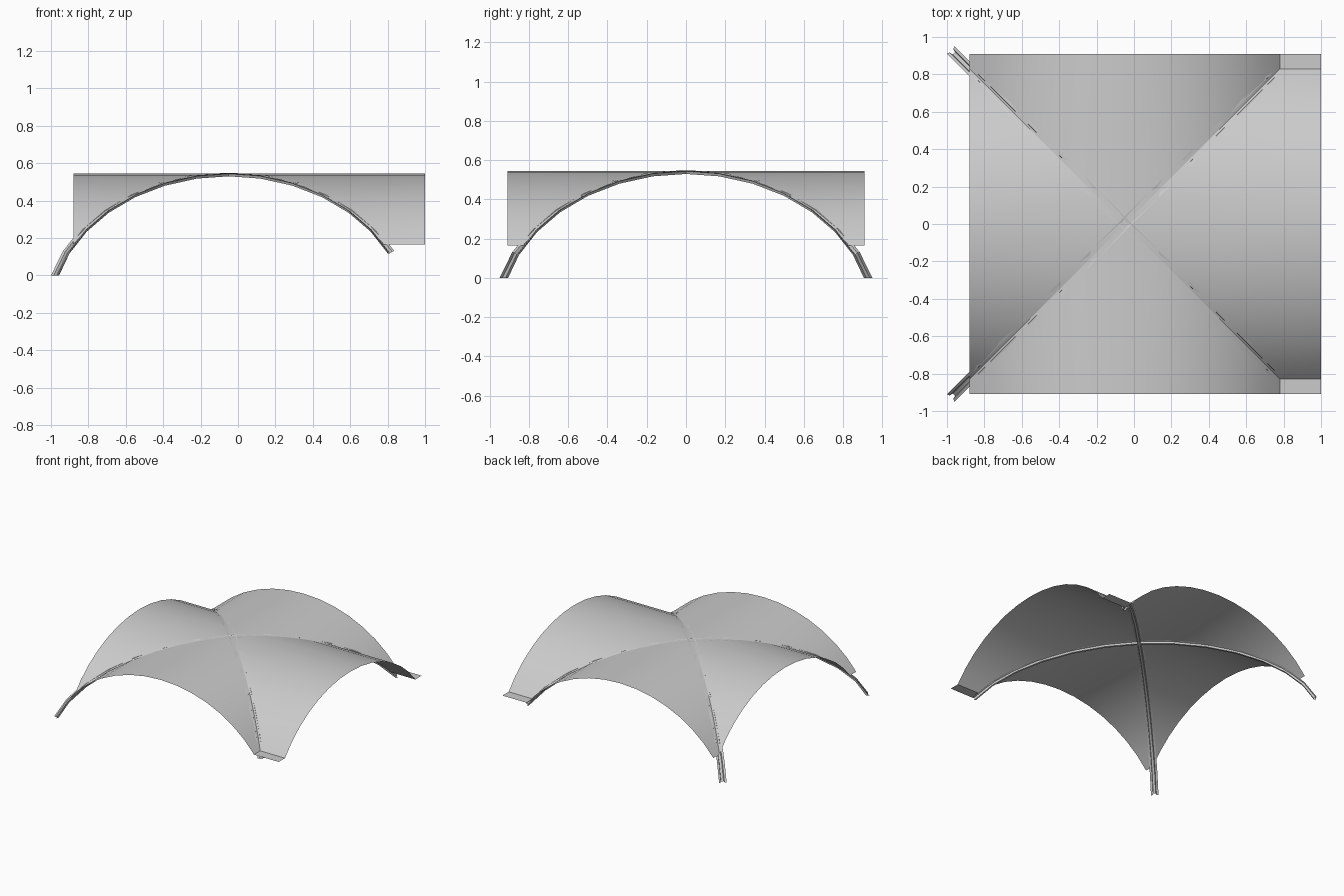
import bpy, bmesh, math

if "Cube" in bpy.data.objects:
    bpy.data.objects.remove(bpy.data.objects["Cube"])

CX = -0.05            # crossing point of the ribs
HALF = 0.83           # half span of the webs
SQ2 = math.sqrt(2)


def finish(name, bm, angle=30):
    bmesh.ops.remove_doubles(bm, verts=bm.verts, dist=0.0005)
    bmesh.ops.dissolve_degenerate(bm, edges=bm.edges, dist=0.0001)
    me = bpy.data.meshes.new(name)
    bm.to_mesh(me)
    bm.free()
    ob = bpy.data.objects.new(name, me)
    bpy.context.collection.objects.link(ob)
    ob.location.x = CX
    bpy.ops.object.select_all(action='DESELECT')
    ob.select_set(True)
    bpy.context.view_layer.objects.active = ob
    bpy.ops.object.shade_smooth_by_angle(angle=math.radians(angle))
    return ob


def web_z(t):
    return 0.545 - 0.86 * (1 - math.sqrt(1 - t * t))


def web(name, turn, extent):
    # one quarter of the groin vault, from the groin lines out to its free arch
    bm = bmesh.new()
    n, amax = 14, math.asin(HALF)
    c, s = round(math.cos(turn)), round(math.sin(turn))
    rows = []
    for i in range(n + 1):
        t = math.sin(amax * (2 * i / n - 1))
        z = web_z(t)
        rows.append([bm.verts.new((c * u - s * t, s * u + c * t, z))
                     for u in (abs(t), extent)])
    for p, q in zip(rows, rows[1:]):
        bm.faces.new((p[0], p[1], q[1], q[0]))
    finish(name, bm)


web("web_right", 0, 1.05)
web("web_back", math.pi / 2, 0.91)
web("web_left", math.pi, HALF)
web("web_front", -math.pi / 2, 0.91)

# flat springing ledges at the two right corners
bm = bmesh.new()
z0 = web_z(HALF)
for sy in (1, -1):
    pts = [(HALF, HALF), (1.05, HALF), (1.05, 0.91), (HALF, 0.91)]
    vs = [bm.verts.new((x, y * sy, z0)) for x, y in pts]
    bm.faces.new(vs if sy > 0 else vs[::-1])
finish("corner_ledges", bm)

# open moulded rib section: (sideways, along the arch normal)
SECTION = [(-0.028, 0), (-0.013, -0.004), (-0.009, -0.018),
           (0.009, -0.018), (0.013, -0.004), (0.028, 0)]
A, B, STEP = 0.965, 0.748, math.radians(74.5) / 7


def rib(name, sy):
    # diagonal arch: full foot on the left, one segment shorter on the right
    bm = bmesh.new()
    rings = []
    for i in range(-7, 7):
        th = i * STEP
        d, z = A * SQ2 * math.sin(th), 0.548 - B * (1 - math.cos(th))
        nd, nz = B * math.sin(th), A * SQ2 * math.cos(th)
        ln = math.hypot(nd, nz)
        nd, nz = nd / ln, nz / ln
        if i == -7:                       # foot cut level on the ground
            z, nd, nz = 0, -1.35, 0
        ring = []
        for w, h in SECTION:
            r = d + nd * h
            ring.append(bm.verts.new(((r - w) / SQ2, sy * (r + w) / SQ2, z + nz * h)))
        rings.append(ring)
    for p, q in zip(rings, rings[1:]):
        for k in range(len(SECTION) - 1):
            bm.faces.new((p[k], p[k + 1], q[k + 1], q[k]))
    bmesh.ops.recalc_face_normals(bm, faces=bm.faces)
    finish(name, bm, 25)


rib("diagonal_rib_a", 1)
rib("diagonal_rib_b", -1)
